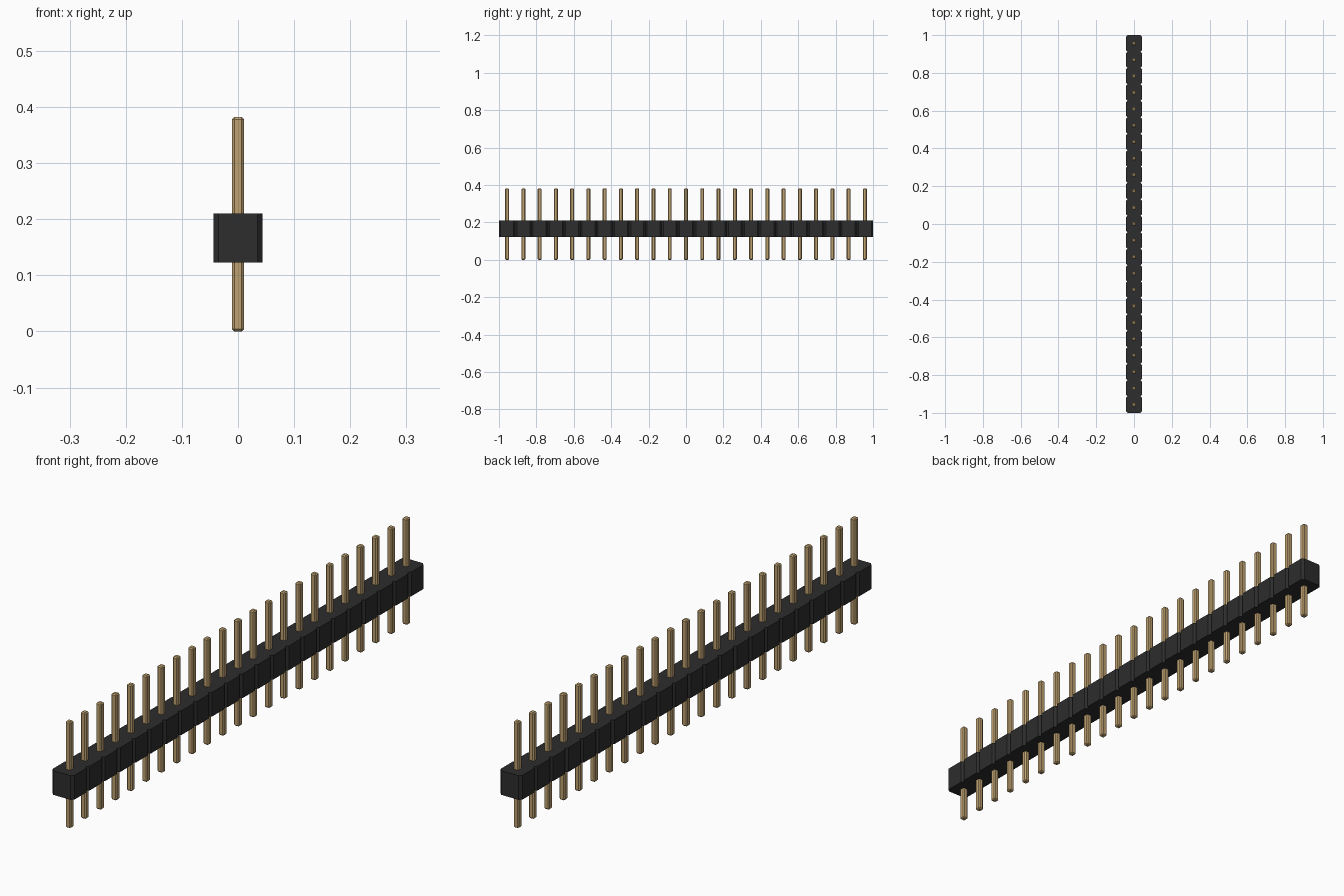
import bpy
import bmesh

cube = bpy.data.objects.get("Cube")
if cube:
    bpy.data.objects.remove(cube, do_unlink=True)

COUNT = 23
PITCH = 2 / COUNT
HALF = PITCH / 2
CHAMFER = 0.009
BASE_Z, TOP_Z = 0.123, 0.21
PIN_WIDTH, PIN_HEIGHT, PIN_BEVEL = 0.021, 0.382, 0.004


def make_material(name, rgb):
    mat = bpy.data.materials.new(name)
    mat.use_nodes = True
    color = (*rgb, 1)
    mat.diffuse_color = color
    bsdf = mat.node_tree.nodes["Principled BSDF"]
    bsdf.inputs["Base Color"].default_value = color
    bsdf.inputs["Roughness"].default_value = 0.6
    return mat


def add_object(name, bm, mat):
    bmesh.ops.recalc_face_normals(bm, faces=bm.faces)
    mesh = bpy.data.meshes.new(name)
    bm.to_mesh(mesh)
    bm.free()
    mesh.materials.append(mat)
    obj = bpy.data.objects.new(name, mesh)
    bpy.context.collection.objects.link(obj)
    return obj


black = make_material("black plastic", (0.026, 0.026, 0.027))
gold = make_material("gold metal", (0.52, 0.36, 0.165))
centers = [(i + 0.5) * PITCH - 1 for i in range(COUNT)]

# Housing: one notched outline, extruded upward
side = []
for y in centers:
    side += [(HALF - CHAMFER, y - HALF), (HALF, y - HALF + CHAMFER),
             (HALF, y + HALF - CHAMFER)]
side.append((HALF - CHAMFER, 1))
outline = side + [(-x, y) for x, y in reversed(side)]

bm = bmesh.new()
base = bm.faces.new([bm.verts.new((x, y, BASE_Z)) for x, y in outline])
extruded = bmesh.ops.extrude_face_region(bm, geom=[base], use_keep_orig=True)
top = [v for v in extruded["geom"] if isinstance(v, bmesh.types.BMVert)]
bmesh.ops.translate(bm, verts=top, vec=(0, 0, TOP_Z - BASE_Z))
add_object("housing", bm, black)

# Pins: square bars with chamfered edges, sharing one mesh
bm = bmesh.new()
bmesh.ops.create_cube(bm, size=1)
bmesh.ops.scale(bm, verts=bm.verts, vec=(PIN_WIDTH, PIN_WIDTH, PIN_HEIGHT))
bmesh.ops.translate(bm, verts=bm.verts, vec=(0, 0, PIN_HEIGHT / 2))
bmesh.ops.bevel(bm, geom=bm.edges[:], offset=PIN_BEVEL, segments=1,
                affect='EDGES')
first_pin = add_object("pin_1", bm, gold)
first_pin.location.y = centers[0]
for i, y in enumerate(centers[1:], 2):
    pin = bpy.data.objects.new(f"pin_{i}", first_pin.data)
    pin.location.y = y
    bpy.context.collection.objects.link(pin)
